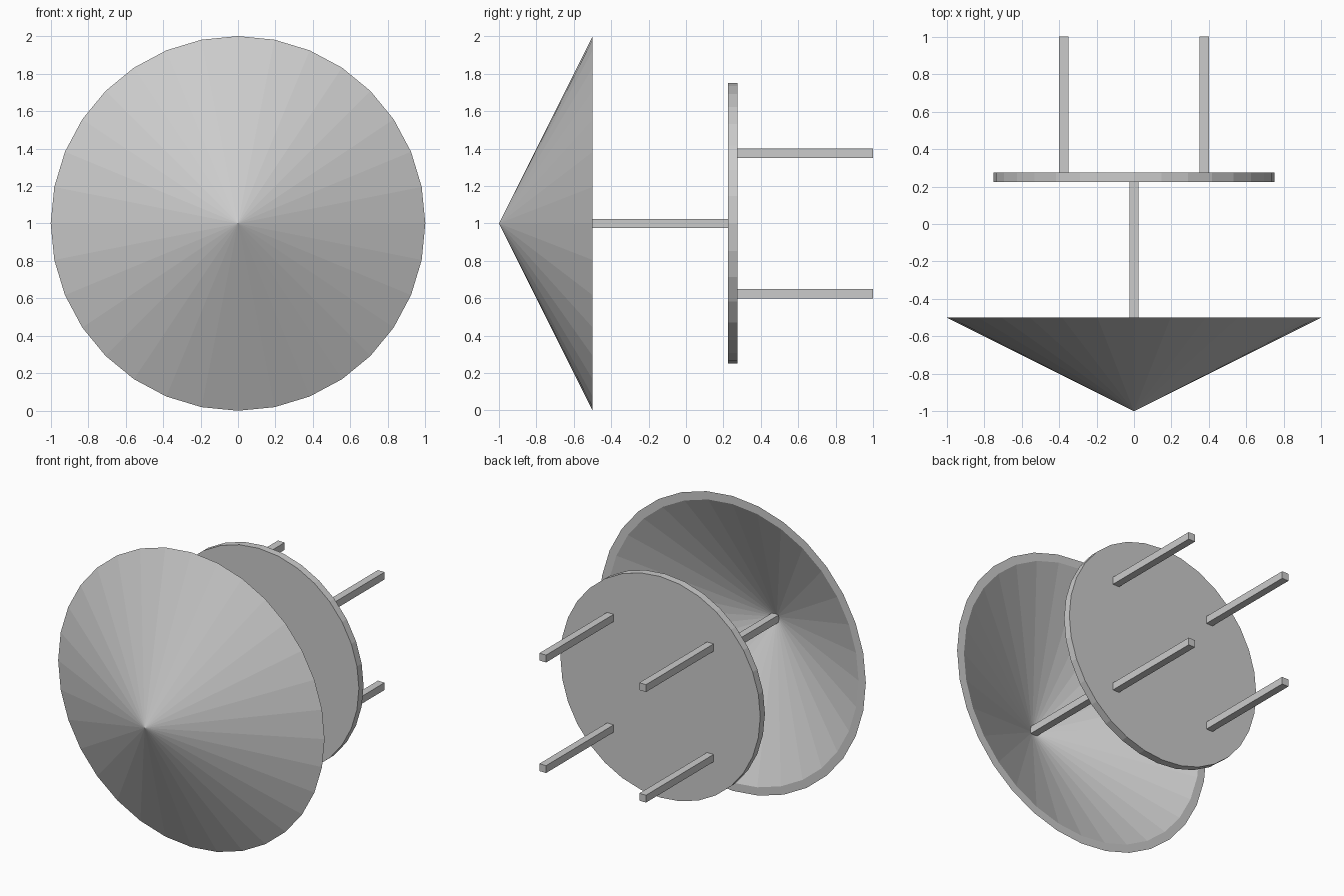
import bpy, bmesh
from math import sin, cos, tau

if "Cube" in bpy.data.objects:
    bpy.data.objects.remove(bpy.data.objects["Cube"])

SIDES = 32
CZ = 1.0  # height of the common axis


def make_object(name, bm):
    bmesh.ops.recalc_face_normals(bm, faces=bm.faces)
    mesh = bpy.data.meshes.new(name)
    bm.to_mesh(mesh)
    bm.free()
    obj = bpy.data.objects.new(name, mesh)
    bpy.context.collection.objects.link(obj)
    return obj


def ring(bm, radius, y):
    return [bm.verts.new((radius * sin(tau * i / SIDES), y, CZ + radius * cos(tau * i / SIDES)))
            for i in range(SIDES)]


def bridge(bm, a, b):
    for i in range(SIDES):
        j = (i + 1) % SIDES
        bm.faces.new((a[i], a[j], b[j], b[i]))


def fan(bm, loop, y):
    tip = bm.verts.new((0, y, CZ))
    for i in range(SIDES):
        bm.faces.new((loop[i], loop[(i + 1) % SIDES], tip))


def bar(name, x, z, y0, y1, w=0.05):
    bm = bmesh.new()
    bmesh.ops.create_cube(bm, size=1)
    bmesh.ops.scale(bm, vec=(w, y1 - y0, w), verts=bm.verts)
    bmesh.ops.translate(bm, vec=(x, (y0 + y1) / 2, z), verts=bm.verts)
    return make_object(name, bm)


# Hollow conical dish with a flat rim
bm = bmesh.new()
outer, inner = ring(bm, 1.0, -0.5), ring(bm, 0.945, -0.5)
fan(bm, outer, -1.0)
bridge(bm, outer, inner)
fan(bm, inner, -0.9725)
make_object("cone_dish", bm)

# Round mounting plate
bm = bmesh.new()
front, back = ring(bm, 0.75, 0.225), ring(bm, 0.75, 0.275)
bridge(bm, front, back)
bm.faces.new(front)
bm.faces.new(back)
make_object("round_plate", bm)

# Central rod joining dish and plate
bar("central_rod", 0, CZ, -0.965, 0.225)

# Four rear mounting legs
for sx, side in ((-1, "left"), (1, "right")):
    for sz, level in ((-1, "lower"), (1, "upper")):
        bar(f"{level}_{side}_leg", sx * 0.375, CZ + sz * 0.375, 0.275, 1.0)
